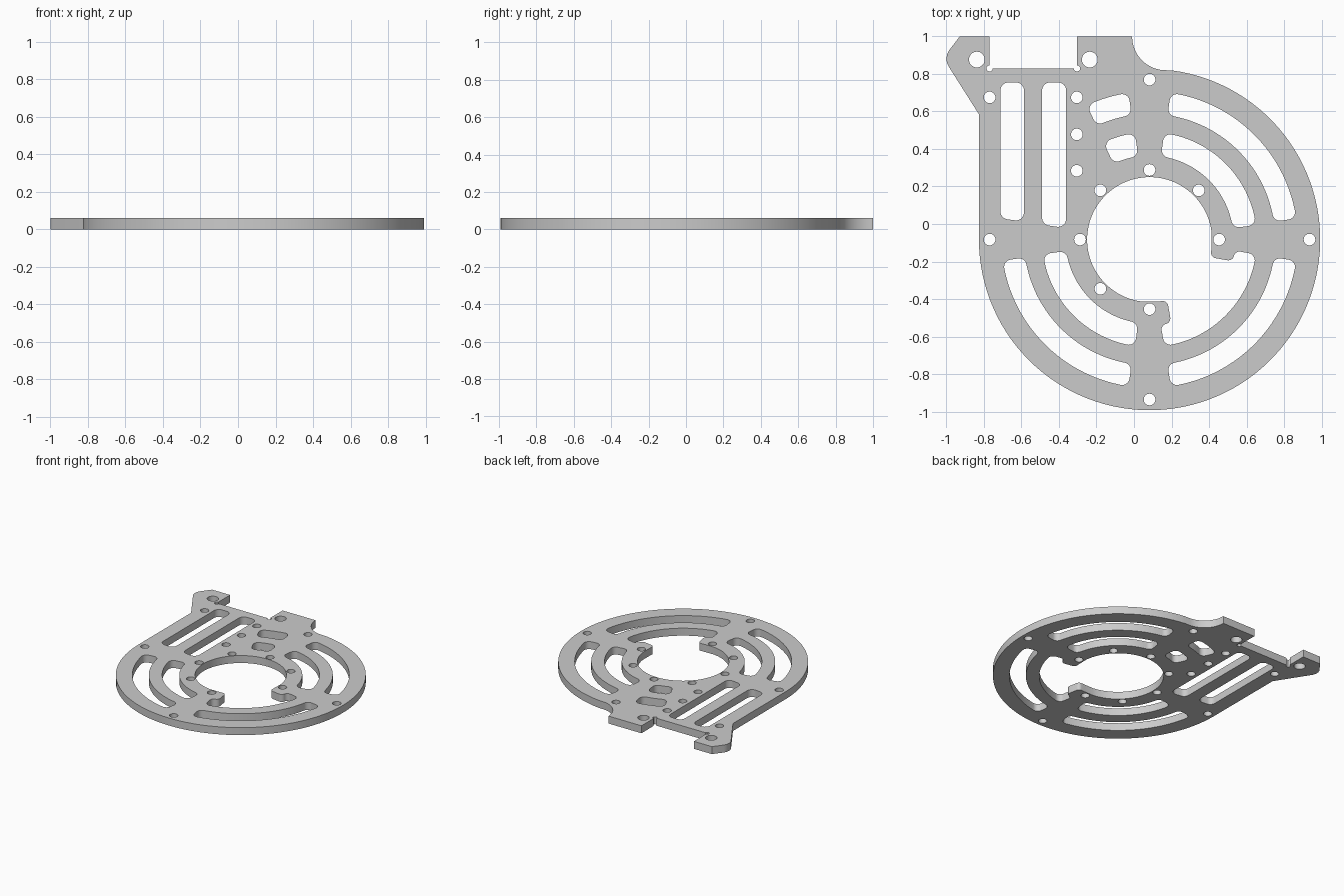
import bpy, bmesh
from math import sin, cos, asin, radians, degrees, ceil
from mathutils import Vector

if "Cube" in bpy.data.objects:
    bpy.data.objects.remove(bpy.data.objects["Cube"])

C = Vector((0.083, -0.083))      # disc centre
T = 0.06                         # plate thickness
R1, R2, R3, R4 = 0.448, 0.573, 0.67, 0.79   # slot radii
GAP_IN, GAP_OUT = 7.8, 8.2       # half angle of the spokes at each slot ring


def arc(c, r, a0, a1, step=3.0):
    n = max(4, ceil(abs(a1 - a0) / step))
    return [Vector((c[0] + r * cos(radians(a0 + (a1 - a0) * i / n)),
                    c[1] + r * sin(radians(a0 + (a1 - a0) * i / n)))) for i in range(n + 1)]


def circle(c, r, n=32):
    return arc(c, r, 0, 360, 360 / n)[:-1]


def polar(r, a):
    return C + Vector((r * cos(radians(a)), r * sin(radians(a))))


def corner(prev, p, nxt, r, n=6):
    """Round corner p between its neighbours with radius r."""
    p = Vector(p)
    u, v = (Vector(prev) - p).normalized(), (Vector(nxt) - p).normalized()
    half = u.angle(v) / 2
    mid = p + (u + v).normalized() * r / sin(half)
    d = r * cos(half) / sin(half)
    s, e = p + u * d - mid, p + v * d - mid
    return [mid + (s * (1 - i / n) + e * (i / n)).normalized() * r for i in range(n + 1)]


def rounded(pts, r):
    k = len(pts)
    return [q for i in range(k) for q in corner(pts[i - 1], pts[i], pts[(i + 1) % k], r)]


def sector(ri, ro, a0, a1, f=0.04):
    """Arc slot with radial ends and rounded corners."""
    do, di = degrees(asin(f / (ro - f))), degrees(asin(f / (ri + f)))
    pts = arc(polar(ro - f, a0 + do), f, a0 - 90, a0 + do, 12)
    pts += arc(C, ro, a0 + do, a1 - do)[1:-1]
    pts += arc(polar(ro - f, a1 - do), f, a1 - do, a1 + 90, 12)
    pts += arc(polar(ri + f, a1 - di), f, a1 + 90, a1 - di + 180, 12)
    pts += arc(C, ri, a1 - di, a0 + di)[1:-1]
    pts += arc(polar(ri + f, a0 + di), f, a0 + di + 180, a0 + 270, 12)
    return pts


# Outer outline: left edge, ear, notch with corner reliefs, shoulder, disc
foot, tip, top = (-0.827, 0.585), (-1.017, 0.885), (-0.93, 1.0)
outline = [Vector(foot)] + corner(foot, tip, top, 0.078) + [Vector(top), Vector((-0.77, 1))]
outline += arc((-0.77, 0.83), 0.017, 90, 360, 30)
outline += arc((-0.304, 0.83), 0.017, 180, 450, 30)
outline += [Vector((-0.304, 1))]
outline += arc((0.17, 1.0), 0.18, 180, 265.4, 6)
outline += arc(C, 0.91, 85.4, -180)[1:]

# Central opening, joined to the lower right inner slot past two hooked tabs
end = asin(0.04 / (R2 - 0.04))
tab = [(0.33, -0.04), (0.327, -0.095), (0.442, -0.115), (0.458, -0.06), (0.53, -0.0725)]
hook = [Vector(tab[0])]
for i, r in ((1, 0.028), (2, 0.03), (3, 0.03)):
    hook += corner(tab[i - 1], tab[i], tab[i + 1], r)
a = -GAP_IN - degrees(end)
hook += [p - C for p in arc(polar(R2 - 0.04, a), 0.04, 90 - GAP_IN, a, 12)]
mirror_hook = [Vector((-p.y, -p.x)) for p in reversed(hook)]
opening = [C + p for p in hook]
opening += arc(C, R2, a, -90 - a)[1:-1]
opening += [C + p for p in mirror_hook]
opening += arc(C, 0.333, -97, -353)

loops = [outline, opening]

# Arc slots
for start in (0, 180, 270):
    loops.append(sector(R3, R4, start + GAP_OUT, start + 90 - GAP_OUT))
for start in (0, 180):
    loops.append(sector(R1, R2, start + GAP_IN, start + 90 - GAP_IN))
loops.append(sector(R3, R4, 90 + GAP_OUT, 115))
loops.append(sector(R1, R2, 90 + GAP_IN, 115.4))

# Long straight slots
loops.append(rounded([(-0.712, 0.755), (-0.587, 0.755), (-0.587, 0.013), (-0.712, 0.03)], 0.042))
loops.append(rounded([(-0.49, 0.755), (-0.362, 0.755), (-0.362, -0.022), (-0.49, -0.003)], 0.042))

# Bolt holes: rim, inner ring, side column, ears
small = [polar(0.853, b) for b in (0, 90, 270)]
small += [polar(0.371, b) for b in (0, 45, 90, 135, 180, 225, 270)]
small += [(-0.77, -0.083), (-0.77, 0.675)]
small += [(-0.305, y) for y in (0.675, 0.478, 0.284)]
loops += [circle(c, 0.031) for c in small]
loops += [circle(c, 0.042) for c in ((-0.838, 0.877), (-0.236, 0.877))]

# Fill the loops as a flat curve and give it thickness
curve = bpy.data.curves.new("plate_profile", 'CURVE')
curve.dimensions = '2D'
curve.fill_mode = 'BOTH'
curve.extrude = T / 2
for pts in loops:
    s = curve.splines.new('POLY')
    s.points.add(len(pts) - 1)
    for sp, p in zip(s.points, pts):
        sp.co = (p[0], p[1], 0, 1)
    s.use_cyclic_u = True
plate = bpy.data.objects.new("mounting_plate", curve)
bpy.context.collection.objects.link(plate)
bpy.context.view_layer.objects.active = plate
plate.select_set(True)
bpy.ops.object.convert(target='MESH')
plate = bpy.context.view_layer.objects.active

# Weld caps to walls and stand the plate on the floor
bm = bmesh.new()
bm.from_mesh(plate.data)
bmesh.ops.remove_doubles(bm, verts=bm.verts, dist=0.0005)
bmesh.ops.translate(bm, verts=bm.verts, vec=(0, 0, T / 2))
bmesh.ops.recalc_face_normals(bm, faces=bm.faces)
bm.to_mesh(plate.data)
bm.free()
bpy.ops.object.shade_smooth_by_angle(angle=radians(30))
